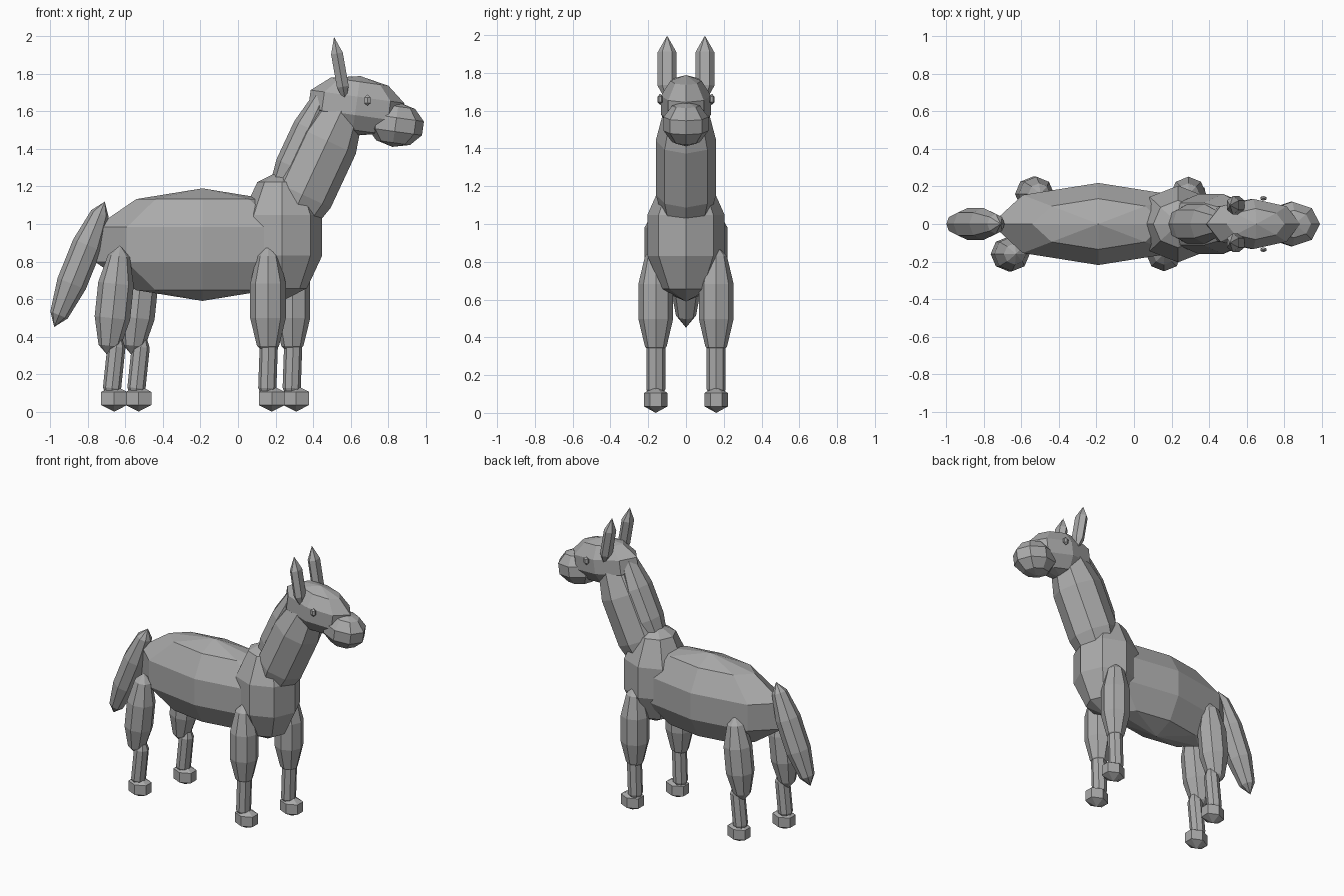
import bpy
from math import radians

cube = bpy.data.objects.get("Cube")
if cube:
    bpy.data.objects.remove(cube)

# One plain grey for the whole animal
grey = bpy.data.materials.new("plain_grey")
grey.use_nodes = True
colour = (0.4, 0.4, 0.4, 1)
grey.diffuse_color = colour
grey.node_tree.nodes["Principled BSDF"].inputs["Base Color"].default_value = colour


def blob(name, centre, radii, tilt=0, segments=8, rings=5):
    """Faceted ellipsoid, tilted in the side plane (top leans to +x)."""
    bpy.ops.mesh.primitive_uv_sphere_add(
        segments=segments, ring_count=rings, radius=1, location=centre,
        rotation=(0, radians(tilt), 0))
    ob = bpy.context.object
    ob.name = ob.data.name = name
    ob.scale = radii
    ob.data.materials.append(grey)
    bpy.ops.object.shade_flat()
    return ob


# Trunk, neck and head
blob("body", (-0.19, 0, 0.89), (0.6, 0.23, 0.3))
blob("chest", (0.235, 0, 0.94), (0.225, 0.215, 0.35))
blob("neck", (0.41, 0, 1.3), (0.175, 0.168, 0.51), 25)
blob("mane", (0.33, 0, 1.41), (0.09, 0.11, 0.36), 25)
blob("head", (0.63, 0, 1.63), (0.265, 0.14, 0.16), 8)
blob("muzzle", (0.84, 0, 1.53), (0.155, 0.125, 0.12), 8)
blob("tail", (-0.845, 0, 0.785), (0.085, 0.09, 0.36), 22)

# Paired parts: ears, eyes and legs
for side, label in ((-1, "near"), (1, "far")):
    blob(f"{label}_ear", (0.543, side * 0.1, 1.82),
         (0.042, 0.058, 0.18), -10, 6, 3)
    blob(f"{label}_eye", (0.69, side * 0.137, 1.66),
         (0.022, 0.015, 0.03), 0, 6, 3)

    # Far legs stand a little further forward than the near ones
    step = 0.065 * side
    for end, x, lean in (("front", 0.225, 0), ("hind", -0.595, 6)):
        leg = f"{label}_{end}"
        y = side * 0.16
        blob(f"{leg}_thigh", (x + step, y, 0.59), (0.1, 0.097, 0.297), lean)
        blob(f"{leg}_shin", (x + step, y, 0.235),
             (0.056, 0.058, 0.22), lean or 2, 8, 3)
        blob(f"{leg}_hoof", (x + step + (0.02 if not lean else 0), y, 0.07),
             (0.092, 0.073, 0.07), 0, 6, 3)
